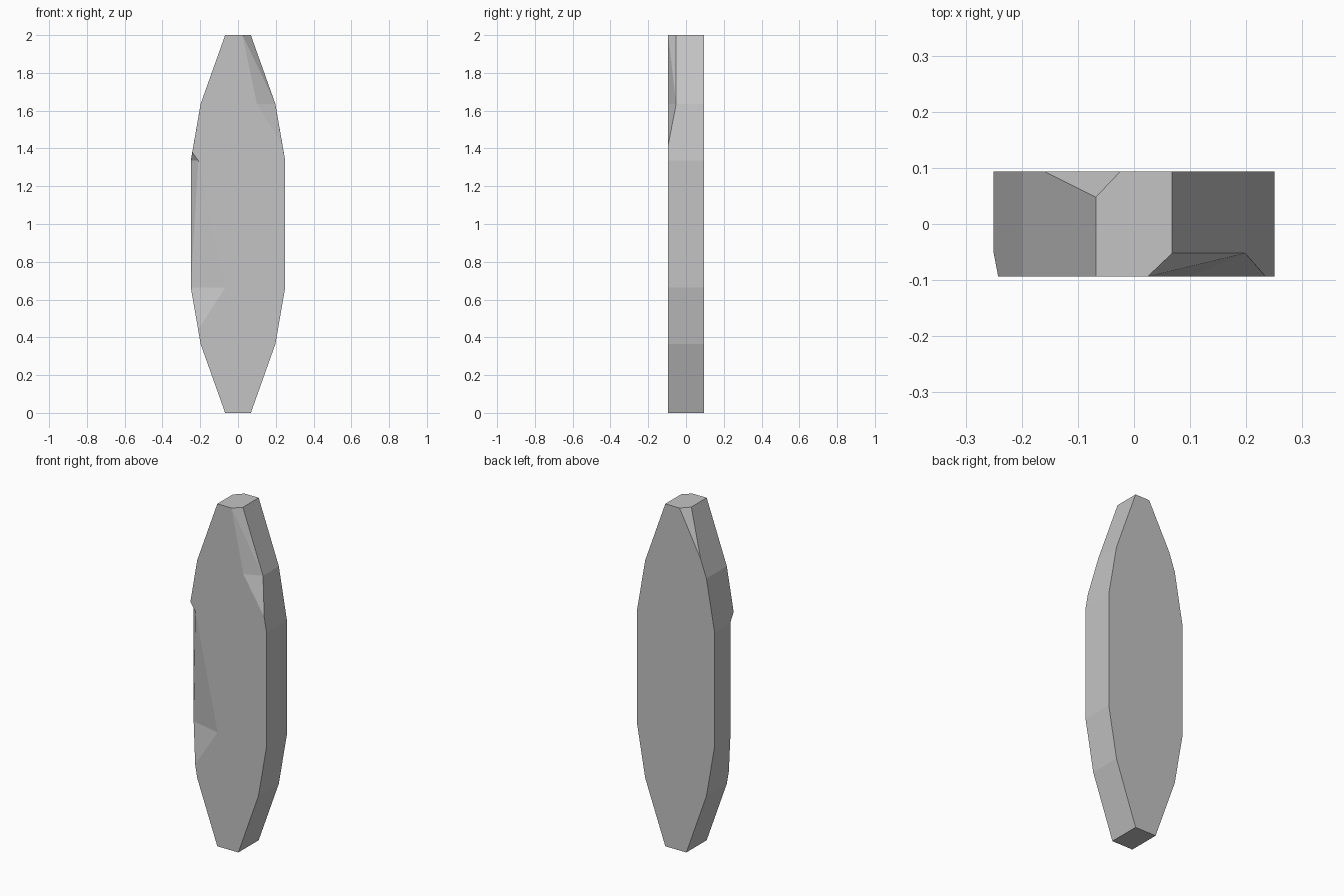
import bpy, bmesh

if "Cube" in bpy.data.objects:
    bpy.data.objects.remove(bpy.data.objects["Cube"])

HALF = 0.094    # half thickness
INNER = -0.052  # depth the front chips reach on the sides

# Stone colour
stone = bpy.data.materials.new("grey stone")
stone.use_nodes = True
colour = (0.55, 0.55, 0.55, 1)
stone.diffuse_color = colour
stone.node_tree.nodes["Principled BSDF"].inputs["Base Color"].default_value = colour

bm = bmesh.new()


def point(x, z, y=-HALF):
    return bm.verts.new((x, y, z))


# Tapered outline, mirrored left to right, starting at the lower right
right_side = [(0.068, 0), (0.198, 0.365), (0.25, 0.665),
              (0.25, 1.335), (0.198, 1.635), (0.068, 2)]
outline = right_side + [(-x, z) for x, z in reversed(right_side)]
count = len(outline)

# Corners chipped away are pushed inward
front_depth = {4: INNER, 5: INNER, 8: INNER, 9: INNER}
back_depth = {6: 0.048}
front = [point(x, z, front_depth.get(i, -HALF)) for i, (x, z) in enumerate(outline)]
back = [point(x, z, back_depth.get(i, HALF)) for i, (x, z) in enumerate(outline)]

# Upper front chip
top_start = point(0.024, 2)
top_bend = point(0.1, 1.635)
top_end = point(0.235, 1.42)
# Long side chip
side_start = point(-0.242, 1.38)
side_step = point(-0.21, 1.335)
side_bend = point(-0.066, 0.665)
side_end = point(-0.211, 0.44)
# Back corner chip
back_start = point(-0.024, 2, HALF)
back_end = point(-0.16, 1.74, HALF)

# Edge faces, with the chip ends inserted where they meet the rim
front_extra = {3: [top_end], 5: [top_start], 7: [side_start], 9: [side_end]}
back_extra = {5: [back_start], 6: [back_end]}
for i in range(count):
    j = (i + 1) % count
    bm.faces.new([front[i]] + front_extra.get(i, []) + [front[j], back[j]]
                 + back_extra.get(i, []) + [back[i]])

# Broad front and back
bm.faces.new(front[:4] + [top_end, top_bend, top_start] + front[6:8]
             + [side_start, side_step, side_bend, side_end] + front[10:])
bm.faces.new(back[:6] + [back_start, back_end] + back[7:])

# Chip facets
for facet in [
    (top_start, front[5], front[4]),
    (top_start, front[4], top_bend),
    (top_bend, front[4], top_end),
    (side_start, front[8], side_step),
    (side_step, front[8], front[9]),
    (side_step, front[9], side_bend),
    (side_bend, front[9], side_end),
    (back_start, back[6], back_end),
]:
    bm.faces.new(facet)

bmesh.ops.recalc_face_normals(bm, faces=bm.faces[:])
mesh = bpy.data.meshes.new("stone_slab")
bm.to_mesh(mesh)
bm.free()
mesh.materials.append(stone)
slab = bpy.data.objects.new("stone_slab", mesh)
bpy.context.collection.objects.link(slab)
